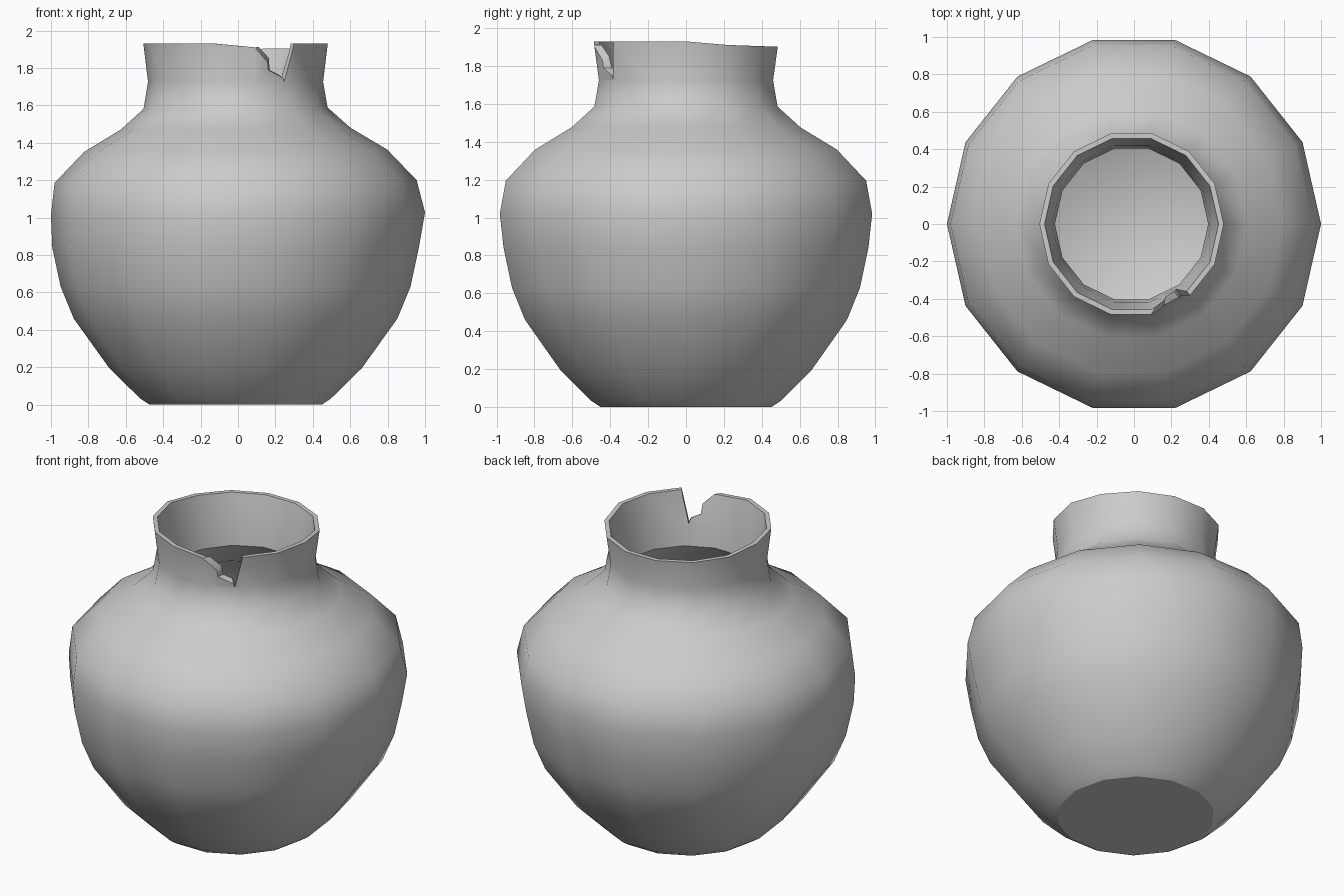
import bpy, bmesh, math
from mathutils import Vector

if "Cube" in bpy.data.objects:
    bpy.data.objects.remove(bpy.data.objects["Cube"])

SIDES = 14

# Wall profile (radius, height): outside going up, over the rim, inside going down
outer = [(0.46, 0.0), (0.51, 0.033), (0.675, 0.195), (0.865, 0.46), (0.935, 0.63),
         (0.98, 0.84), (1.0, 1.02), (0.968, 1.193), (0.81, 1.358), (0.615, 1.475),
         (0.492, 1.585), (0.468, 1.725), (0.493, 1.93)]
inner = [(0.465, 1.93), (0.425, 1.73), (0.41, 1.59), (0.56, 1.42), (0.76, 1.30),
         (0.91, 1.16), (0.945, 1.02), (0.92, 0.84), (0.875, 0.65), (0.81, 0.49),
         (0.63, 0.24), (0.42, 0.07)]


def add_ring(bm, r, z):
    """One slightly hand-thrown ring: off-centre, tilted, rim dipping at the back."""
    ring = []
    shift = 0.0 if 0.95 < z < 1.1 else -0.013
    for i in range(SIDES):
        a = 2 * math.pi * i / SIDES
        x, y = r * math.cos(a), r * math.sin(a)
        h = z
        if 0.95 < z < 1.6:
            h += 0.008 * x
        if z > 1.9:
            h -= 0.028 * max(0.0, math.sin(a)) ** 0.5
            if i == 11:                      # rim sags beside the chip
                h -= 0.02
        ring.append(bm.verts.new((x + shift, y * 1.008, h)))
    return ring


def finish(bm, name):
    bmesh.ops.recalc_face_normals(bm, faces=bm.faces)
    mesh = bpy.data.meshes.new(name)
    bm.to_mesh(mesh)
    bm.free()
    ob = bpy.data.objects.new(name, mesh)
    bpy.context.collection.objects.link(ob)
    return ob


def bridge(bm, a, b):
    n = len(a)
    for i in range(n):
        j = (i + 1) % n
        bm.faces.new((a[i], a[j], b[j], b[i]))


# Pot body with hollow interior
bm = bmesh.new()
rings = [add_ring(bm, r, z) for r, z in outer + inner]
for a, b in zip(rings, rings[1:]):
    bridge(bm, a, b)
bm.faces.new(rings[0])
bm.faces.new(rings[-1])
pot = finish(bm, "pot")

# Chip cutter: tapered wedge through the front of the neck
chip_out = [Vector(p) for p in ((0.04, -0.49, 2.03), (0.10, -0.47, 1.91), (0.16, -0.44, 1.79),
                                (0.25, -0.39, 1.725), (0.305, -0.37, 2.03))]
chip_in = [Vector(p) for p in ((0.10, -0.40, 2.03), (0.14, -0.395, 1.91), (0.17, -0.38, 1.79),
                               (0.22, -0.34, 1.73), (0.26, -0.32, 2.03))]
bm = bmesh.new()
ends = [[bm.verts.new(o.lerp(i, t)) for o, i in zip(chip_out, chip_in)] for t in (-1.0, 2.0)]
bridge(bm, ends[0], ends[1])
for e in ends:
    bm.faces.new(e)
bmesh.ops.triangulate(bm, faces=bm.faces)
cutter = finish(bm, "chip_cutter")
cutter.hide_render = True

mod = pot.modifiers.new("chip", 'BOOLEAN')
mod.operation = 'DIFFERENCE'
mod.solver = 'EXACT'
mod.object = cutter
bpy.context.view_layer.objects.active = pot
pot.select_set(True)
cutter.select_set(False)
bpy.ops.object.modifier_apply(modifier=mod.name)
bpy.data.objects.remove(cutter)

# Smooth walls, crisp rim and chip, flat base
bpy.ops.object.shade_smooth_by_angle(angle=math.radians(42))
for p in pot.data.polygons:
    if p.normal.z < -0.95 and p.center.z < 0.02:
        p.use_smooth = False
